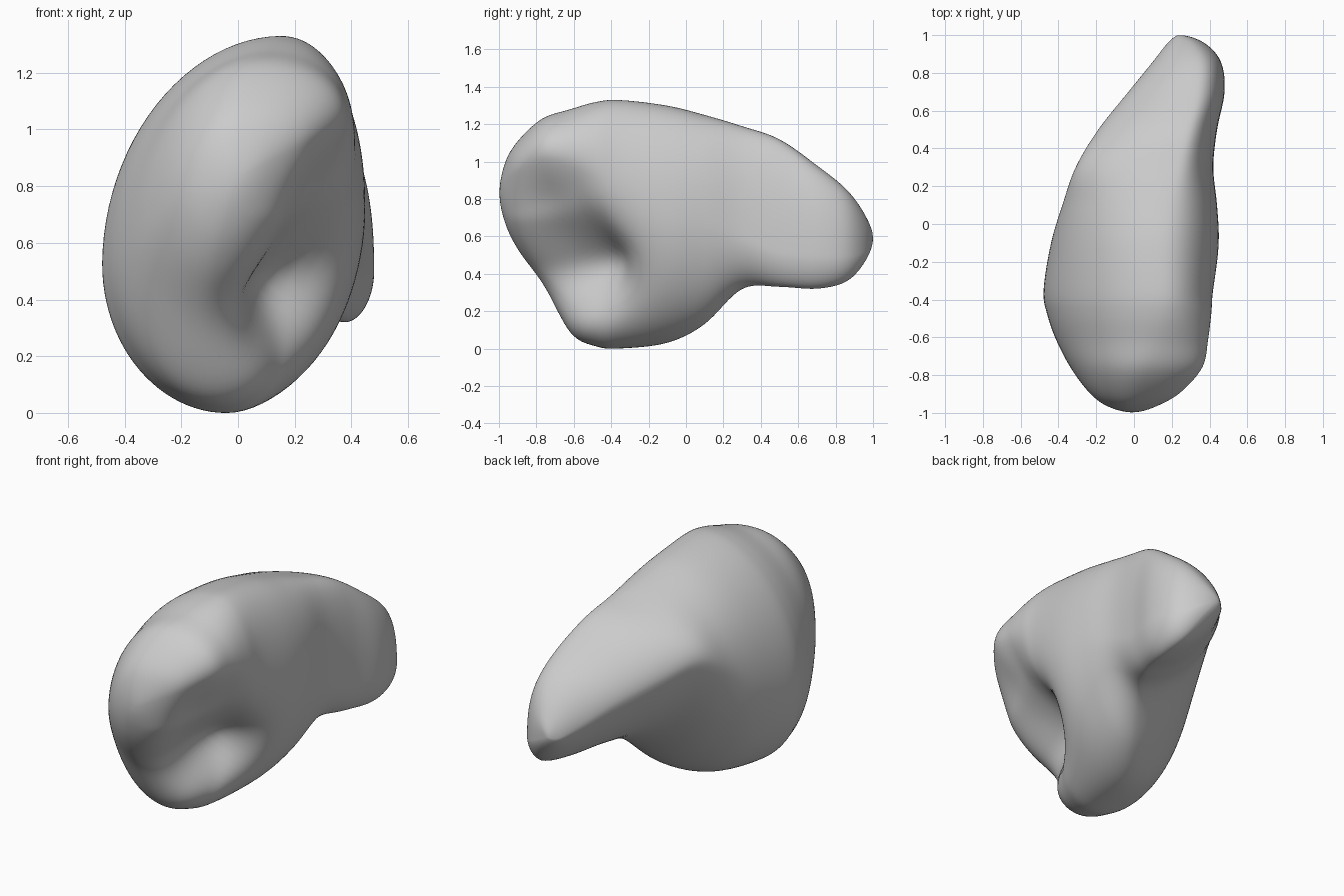
import bpy
import bmesh
import math
from mathutils import Vector

if "Cube" in bpy.data.objects:
    bpy.data.objects.remove(bpy.data.objects["Cube"])

# Cross-sections from front to back, in hundredths:
# y, then (x, z) of the leftmost, rightmost, top and bottom points
SECTIONS = [
    (-100, 0, 83, 0, 83, 0, 83, 0, 83),
    (-97, -13, 80, 14, 89, 0, 99, -4, 67),
    (-90, -23, 75, 28, 95, 2, 111, -7, 52),
    (-77, -33, 65, 39, 100, 6, 123, -8, 33),
    (-62, -41, 57, 42, 96, 11, 128, -7, 8),
    (-48, -46, 54, 43, 89, 14, 132, -5, 1),
    (-35, -48, 53, 43, 81, 15, 133, -3, 0),
    (-10, -44, 65, 45, 72, 15, 130, 0, 3),
    (10, -38, 80, 44, 70, 17, 125, 10, 13),
    (30, -31, 92, 42, 60, 22, 119, 22, 32),
    (50, -19, 86, 44, 52, 27, 112, 33, 33),
    (70, -3, 75, 48, 50, 32, 98, 38, 32),
    (86, 10, 64, 46, 50, 33, 85, 37, 36),
    (96, 18, 58, 37, 52, 29, 71, 32, 47),
    (100, 24, 59, 24, 59, 24, 59, 24, 59),
]
STEPS = 8      # rings between sections
QUARTER = 24   # points per quarter of a ring


def beyond(end, neighbour):
    """Reflect a section through the end point so that the tip closes round."""
    return (neighbour[0],) + tuple(2 * a - b for a, b in zip(end[1:], neighbour[1:]))


def spline(a, b, c, d, t):
    """Catmull-Rom interpolation from b to c."""
    return 0.5 * (2 * b + (c - a) * t + (2 * a - 5 * b + 4 * c - d) * t ** 2
                  + (3 * b - a - 3 * c + d) * t ** 3)


def smoothstep(low, high, value):
    t = min(max((value - low) / (high - low), 0), 1)
    return t * t * (3 - 2 * t)


def ring_points(section):
    """Join the four extreme points of a section with superellipse quarters."""
    y, xl, zl, xr, zr, xt, zt, xb, zb = (v / 100 for v in section)
    tail = smoothstep(-0.3, 0.4, y)
    shoulder = 0.94 - 0.1 * tail
    undercut = 1 + 0.32 * tail
    quarters = [  # side point, pole point, exponent, starts at the side
        ((xr, zr), (xt, zt), shoulder, True),
        ((xl, zl), (xt, zt), 1.04, False),
        ((xl, zl), (xb, zb), undercut, True),
        ((xr, zr), (xb, zb), 1.04, False),
    ]
    points = []
    for side, pole, power, from_side in quarters:
        for i in range(QUARTER):
            angle = math.pi / 2 * i / QUARTER
            if not from_side:
                angle = math.pi / 2 - angle
            c = max(math.cos(angle), 0) ** power
            s = max(math.sin(angle), 0) ** power
            points.append(Vector((pole[0] + (side[0] - pole[0]) * c, y,
                                  side[1] + (pole[1] - side[1]) * s)))
    return points


def press(point, start, end, push_start, push_end, radius):
    """Push a point inward near a line, fading with distance from it."""
    line = end - start
    t = min(max((point - start).dot(line) / line.length_squared, 0), 1)
    gap = (point - start - line * t).length / radius
    return point + push_start.lerp(push_end, t) * math.exp(-gap ** 2)


# Body: loft the sections into one closed skin
padded = ([beyond(SECTIONS[0], SECTIONS[1])] + SECTIONS
          + [beyond(SECTIONS[-1], SECTIONS[-2])])
rings = []
for k in range(len(SECTIONS) - 1):
    for step in range(STEPS):
        rings.append([spline(*vals, step / STEPS) for vals in zip(*padded[k:k + 4])])
rings.append(list(SECTIONS[-1]))

bm = bmesh.new()
loft = [[bm.verts.new(p) for p in ring_points(r)] for r in rings]
for front, back in zip(loft, loft[1:]):
    for i in range(len(front)):
        j = (i + 1) % len(front)
        bm.faces.new((front[i], front[j], back[j], back[i]))
bmesh.ops.remove_doubles(bm, verts=bm.verts, dist=0.0005)

# Hollow: a slanting groove that deepens into a pocket on the front corner
for v in bm.verts:
    v.co = press(v.co, Vector((0.35, -0.72, 0.72)), Vector((0.27, -0.6, 0.44)),
                 Vector((-0.12, 0.08, 0.02)), Vector((-0.25, 0.23, 0.07)), 0.25)
bmesh.ops.recalc_face_normals(bm, faces=bm.faces)

mesh = bpy.data.meshes.new("body")
bm.to_mesh(mesh)
bm.free()
body = bpy.data.objects.new("body", mesh)
bpy.context.collection.objects.link(body)

# Soften the skin slightly and shade it smooth
relax = body.modifiers.new("relax", 'SMOOTH')
relax.factor = 0.5
relax.iterations = 6
for face in mesh.polygons:
    face.use_smooth = True

# Plain grey material
grey = bpy.data.materials.new("plain grey")
grey.use_nodes = True
colour = (0.6, 0.6, 0.6, 1)
grey.diffuse_color = colour
grey.node_tree.nodes["Principled BSDF"].inputs["Base Color"].default_value = colour
mesh.materials.append(grey)
